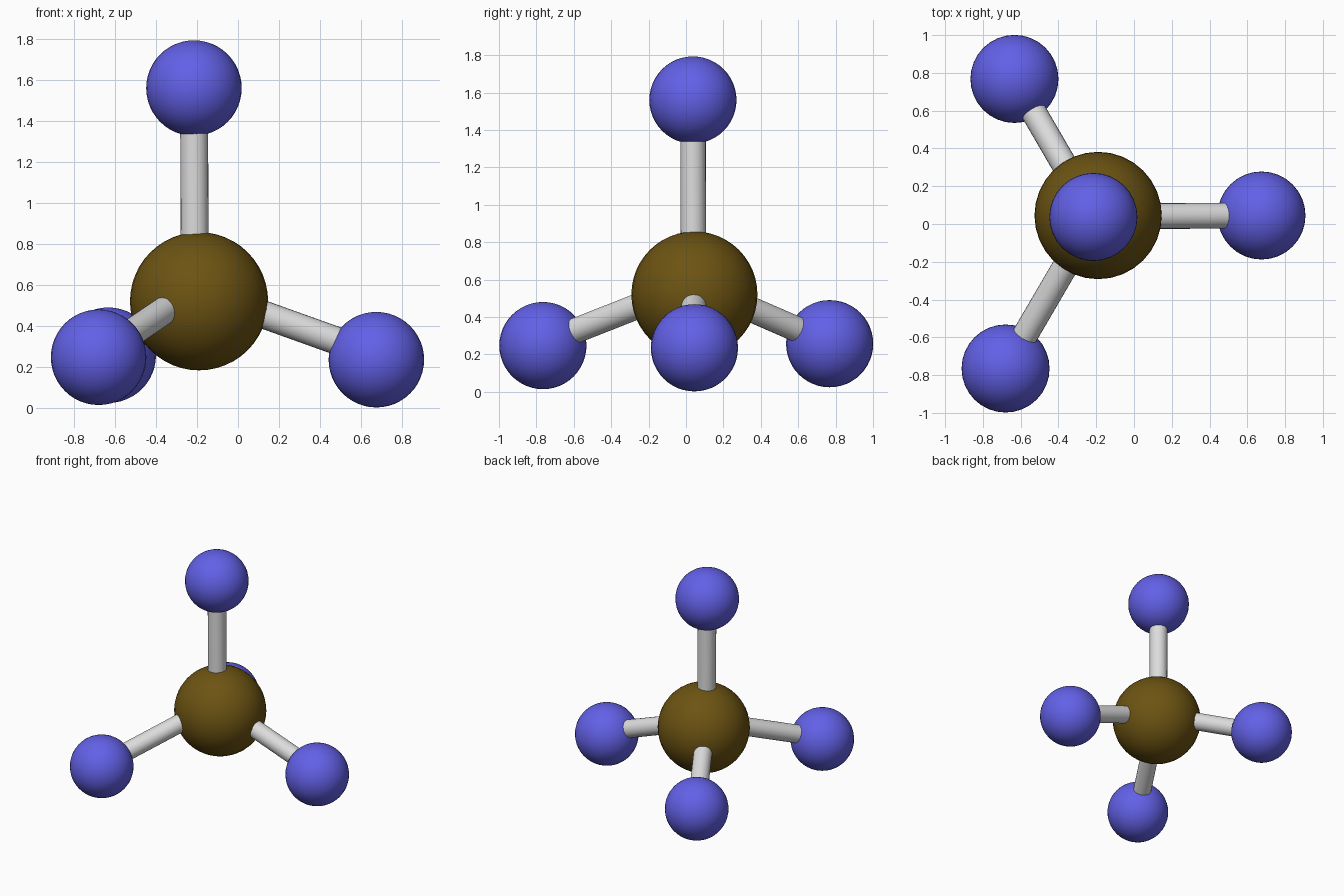
import bpy
import math
from mathutils import Vector

default = bpy.data.objects.get("Cube")
if default:
    bpy.data.objects.remove(default, do_unlink=True)


def material(name, color):
    m = bpy.data.materials.new(name)
    m.use_nodes = True
    m.diffuse_color = (*color, 1)
    bsdf = next(n for n in m.node_tree.nodes if n.type == 'BSDF_PRINCIPLED')
    bsdf.inputs["Base Color"].default_value = (*color, 1)
    return m


brown = material("dark_brown", (0.15, 0.087, 0.006))
blue = material("violet_blue", (0.127, 0.122, 0.82))
grey = material("light_grey", (0.72, 0.72, 0.72))


def finish(name, mat):
    obj = bpy.context.object
    obj.name = name
    obj.data.materials.append(mat)
    bpy.ops.object.shade_smooth_by_angle(angle=math.radians(40))
    return obj


def ball(name, center, radius, mat):
    bpy.ops.mesh.primitive_uv_sphere_add(
        segments=32, ring_count=24, radius=radius, location=center)
    return finish(name, mat)


def rod(name, start, end, radius, mat):
    axis = Vector(end) - Vector(start)
    bpy.ops.mesh.primitive_cylinder_add(
        vertices=24, radius=radius, depth=axis.length,
        location=Vector(start) + axis / 2)
    obj = finish(name, mat)
    obj.rotation_mode = 'QUATERNION'
    obj.rotation_quaternion = axis.to_track_quat('Z', 'Y')
    return obj


# Large central ball
ball("central_ball", (-0.19, 0.045, 0.52), 0.337, brown)

# Four outer balls, each joined to the hub by a rod ending inside it
hub = Vector((-0.21, 0.04, 0.575))
outer = {
    "top": (-0.215, 0.037, 1.56),
    "left": (0.675, 0.045, 0.235),
    "back": (-0.633, 0.768, 0.257),
    "front": (-0.68, -0.765, 0.247),
}
for side, center in outer.items():
    ball(side + "_ball", center, 0.233, blue)
    target = Vector(center)
    if side != "top":
        target.z = 0.258
    rod(side + "_rod", hub, target, 0.068, grey)
